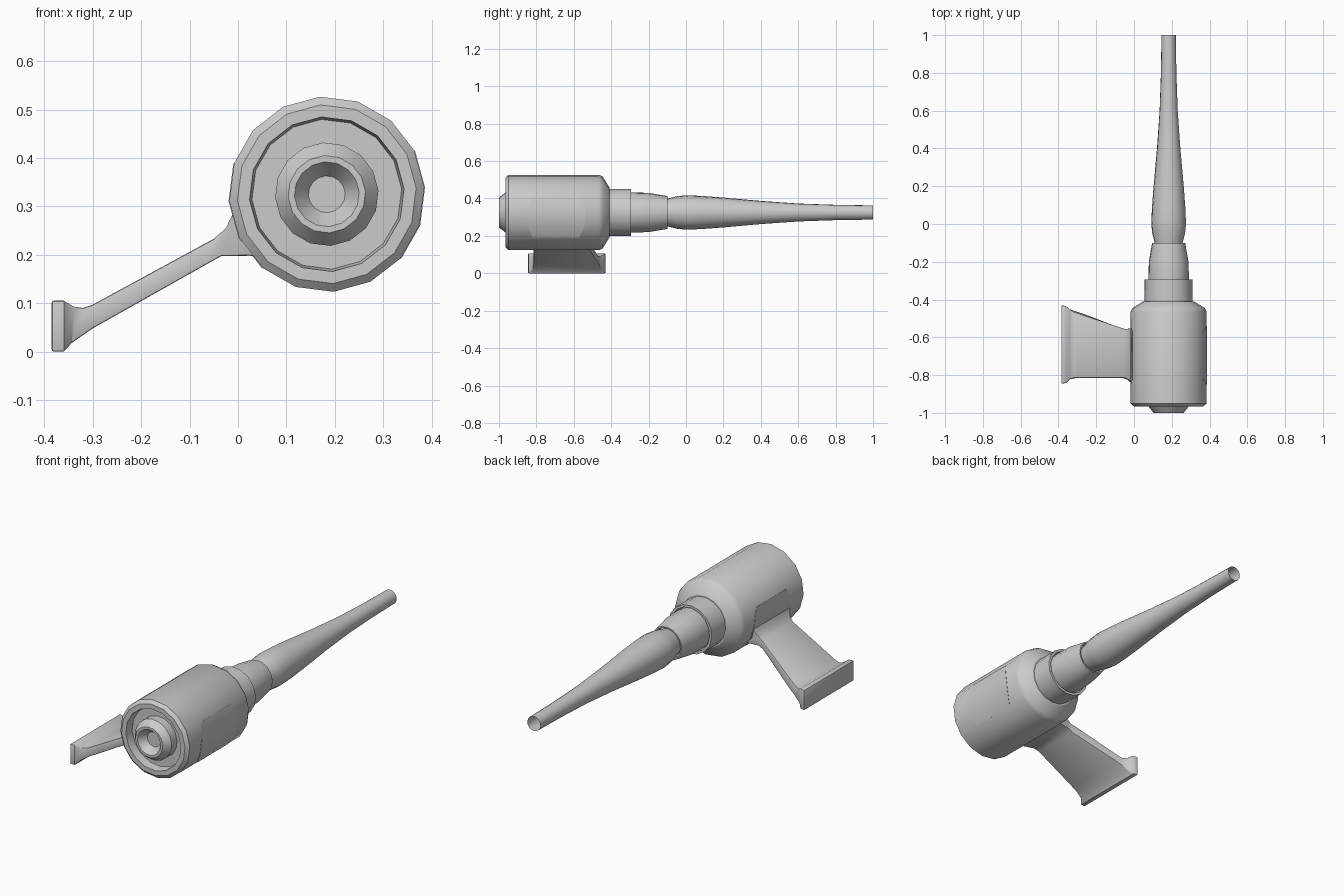
import bpy, bmesh, math

if "Cube" in bpy.data.objects:
    bpy.data.objects.remove(bpy.data.objects["Cube"])

CX, CZ, SIDES, TURN = 0.1835, 0.325, 16, math.radians(4)


def finish(name, bm, bevel=0):
    bmesh.ops.remove_doubles(bm, verts=bm.verts, dist=1e-5)
    bmesh.ops.recalc_face_normals(bm, faces=bm.faces)
    me = bpy.data.meshes.new(name)
    bm.to_mesh(me)
    bm.free()
    ob = bpy.data.objects.new(name, me)
    bpy.context.collection.objects.link(ob)
    bpy.ops.object.select_all(action='DESELECT')
    ob.select_set(True)
    bpy.context.view_layer.objects.active = ob
    if bevel:
        m = ob.modifiers.new("soft_edges", 'BEVEL')
        m.width, m.segments, m.limit_method = bevel, 2, 'ANGLE'
        m.angle_limit = math.radians(50)
        bpy.ops.object.modifier_apply(modifier=m.name)
    bpy.ops.object.shade_smooth_by_angle(angle=math.radians(32))
    return ob


def point(y, r, i):
    a = TURN + i * 2 * math.pi / SIDES
    return (CX + r * math.cos(a), y, CZ + r * math.sin(a))


def bridge(bm, rings):
    for a, b in zip(rings, rings[1:]):
        n = len(a)
        for i in range(n):
            j = (i + 1) % n
            bm.faces.new((a[i], a[j], b[j], b[i]))


def lathe(name, profile):
    """Revolve (y, radius) points about the long axis."""
    bm = bmesh.new()
    bridge(bm, [[bm.verts.new(point(y, r, i)) for i in range(SIDES)] for y, r in profile])
    return finish(name, bm)


# Main drum with rim, recessed front and rounded shoulder
lathe("drum", [(-0.92, 0), (-0.92, 0.155), (-0.965, 0.16), (-0.965, 0.185),
               (-0.95, 0.202), (-0.465, 0.202), (-0.445, 0.192),
               (-0.41, 0.135), (-0.41, 0)])

# Front hub with conical socket
lathe("front_hub", [(-0.90, 0.107), (-0.965, 0.107), (-1.0, 0.08), (-1.0, 0.067),
                    (-0.96, 0.038), (-0.96, 0)])

# Stepped collars with hollow lips
lathe("collar", [(-0.42, 0.127), (-0.295, 0.127), (-0.295, 0.114), (-0.34, 0.112), (-0.34, 0)])
lathe("tapered_sleeve", [(-0.35, 0.105), (-0.295, 0.108), (-0.2, 0.105), (-0.1, 0.088),
                         (-0.1, 0.081), (-0.14, 0.08), (-0.14, 0)])

# Long open barrel
lathe("barrel", [(-0.15, 0.068), (-0.1, 0.074), (-0.05, 0.087), (0.0, 0.092),
                 (0.08, 0.089), (0.2, 0.08), (0.4, 0.062), (0.6, 0.048),
                 (0.8, 0.041), (1.0, 0.038)])


# Thin side panels following the drum facets
def panel(name, first, last, y0, y1):
    bm = bmesh.new()
    rings = []
    for i in range(first, last + 1):
        c = 0.03 if i in (first, last) else 0
        rings.append([bm.verts.new(point(y, r, i)) for y, r in
                      ((y0 + c, 0.198), (y0 + c, 0.2035), (y1 - c, 0.2035), (y1 - c, 0.198))])
    bridge(bm, rings)
    bm.faces.new(rings[0])
    bm.faces.new(rings[-1])
    finish(name, bm)


panel("right_panel", -2, 1, -0.85, -0.54)
panel("left_panel", 7, 10, -0.85, -0.54)

# Side bracket: top x,z  bottom x,z  y range
sections = [
    (-0.385, 0.105, -0.385, 0.0, -0.845, -0.43),
    (-0.36, 0.105, -0.36, 0.0, -0.842, -0.435),
    (-0.34, 0.093, -0.343, 0.018, -0.822, -0.452),
    (-0.32, 0.09, -0.30, 0.048, -0.815, -0.465),
    (-0.30, 0.097, -0.275, 0.062, -0.815, -0.472),
    (-0.05, 0.233, -0.06, 0.183, -0.815, -0.555),
    (-0.025, 0.255, -0.035, 0.197, -0.825, -0.555),
    (-0.013, 0.28, 0.025, 0.198, -0.845, -0.548),
    (0.0, 0.31, 0.07, 0.19, -0.85, -0.545),
]
bm = bmesh.new()
rings = [[bm.verts.new(p) for p in ((xt, y0, zt), (xt, y1, zt), (xb, y1, zb), (xb, y0, zb))]
         for xt, zt, xb, zb, y0, y1 in sections]
bridge(bm, rings)
bm.faces.new(rings[0])
bm.faces.new(rings[-1])
finish("side_bracket", bm, bevel=0.004)
